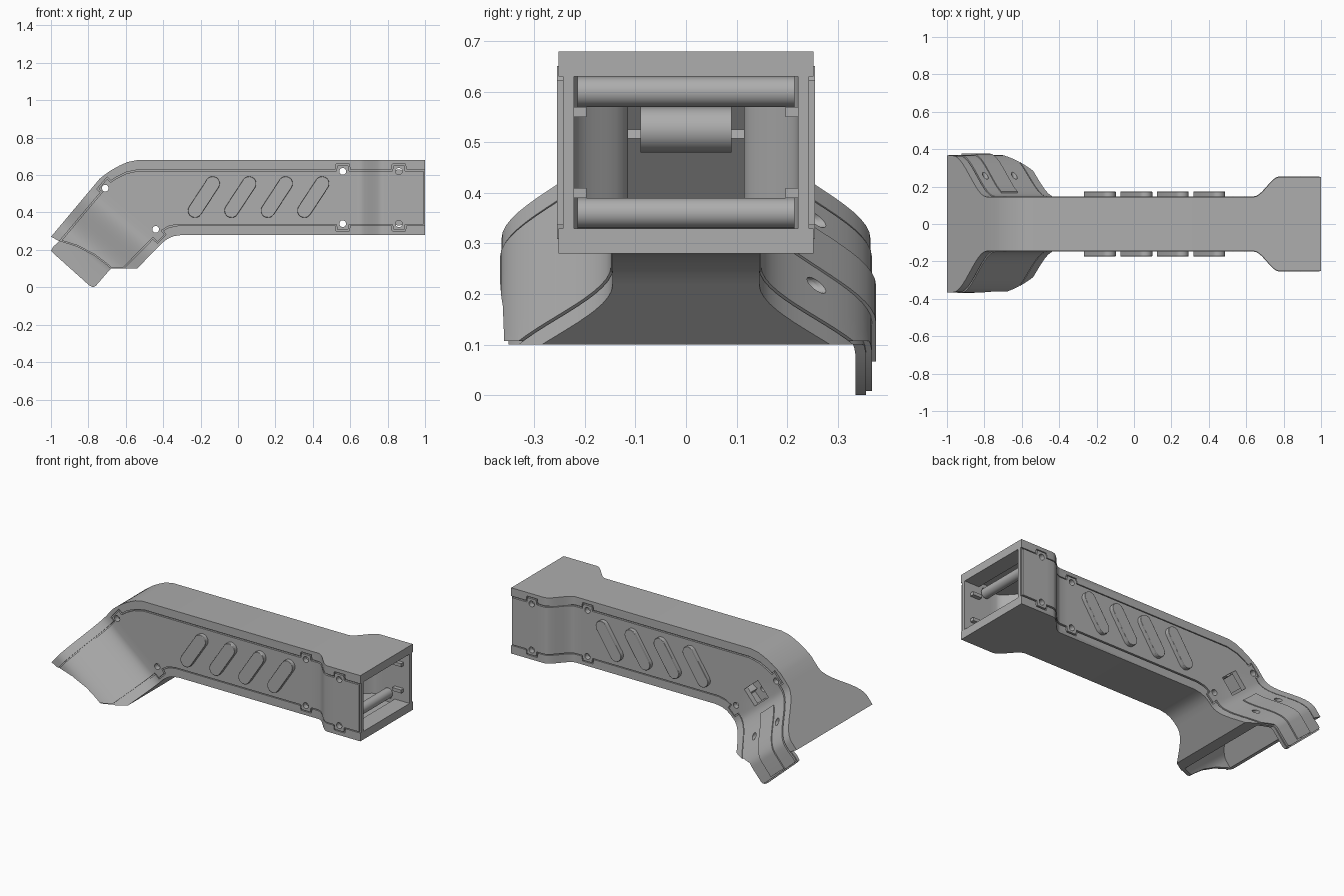
import bpy, bmesh, math
from mathutils import Vector

cube = bpy.data.objects.get("Cube")
if cube:
    bpy.data.objects.remove(cube, do_unlink=True)

grey = bpy.data.materials.new("plain grey")
grey.use_nodes = True
COLOUR = (0.42, 0.42, 0.42, 1)
grey.diffuse_color = COLOUR
grey.node_tree.nodes["Principled BSDF"].inputs["Base Color"].default_value = COLOUR

# Axes of the sloping leg in the xz plane
KNEE = Vector((-0.57, 0.42))
DOWN = Vector((-0.643, -0.766))
ACROSS = Vector((0.766, -0.643))
made = []


def ease(v, a, b):
    t = min(max((v - a) / (b - a), 0), 1)
    return t * t * (3 - 2 * t)


def half_width(x, z):
    """Half width of the hollow arm: flared at both ends."""
    s = (Vector((x, z)) - KNEE).dot(DOWN)
    return 0.145 + 0.107 * ease(x, 0.64, 0.78) + 0.22 * ease(s, 0.06, 0.34)


def leg(s, t):
    return tuple(KNEE + DOWN * s + ACROSS * t)


def circle(c, r, n=16):
    return [(c[0] + r * math.cos(math.tau * i / n), c[1] + r * math.sin(math.tau * i / n))
            for i in range(n)]


def inset(points, d):
    """Move an outline inwards by d with mitred corners."""
    pts = [Vector(p) for p in points]
    area = sum(a.x * b.y - b.x * a.y for a, b in zip(pts, pts[1:] + pts[:1]))
    sign = 1 if area > 0 else -1
    out = []
    for i, p in enumerate(pts):
        e1 = (p - pts[i - 1]).normalized()
        e2 = (pts[(i + 1) % len(pts)] - p).normalized()
        n1, n2 = Vector((-e1.y, e1.x)), Vector((-e2.y, e2.x))
        out.append(tuple(p + (n1 + n2) * (sign * d / max(1 + n1.dot(n2), 0.3))))
    return out


def finish(name, bm):
    bmesh.ops.recalc_face_normals(bm, faces=bm.faces)
    mesh = bpy.data.meshes.new(name)
    bm.to_mesh(mesh)
    bm.free()
    mesh.materials.append(grey)
    ob = bpy.data.objects.new(name, mesh)
    bpy.context.collection.objects.link(ob)
    made.append(ob)
    return ob


def slab(name, outline, y_near, y_far, holes=()):
    """Flat outline in xz, cut along the bends, then thickened to follow the flare."""
    bm = bmesh.new()
    for loop in [outline, *holes]:
        vs = [bm.verts.new((x, 0, z)) for x, z in loop]
        for a, b in zip(vs, vs[1:] + vs[:1]):
            bm.edges.new((a, b))
    bmesh.ops.triangle_fill(bm, use_beauty=True, edges=bm.edges[:], normal=(0, -1, 0))
    cuts = []
    for i in range(17):
        p = leg(0.06 + 0.28 * i / 16, 0)
        cuts.append(((p[0], 0, p[1]), (DOWN.x, 0, DOWN.y)))
    for i in range(11):
        cuts.append(((0.64 + 0.014 * i, 0, 0), (1, 0, 0)))
    for co, no in cuts:
        bmesh.ops.bisect_plane(bm, geom=bm.verts[:] + bm.edges[:] + bm.faces[:],
                               dist=1e-5, plane_co=co, plane_no=no)
    old = bm.verts[:]
    ret = bmesh.ops.extrude_face_region(bm, geom=bm.faces[:], use_keep_orig=True)
    new = [g for g in ret["geom"] if isinstance(g, bmesh.types.BMVert)]
    for verts, f in ((old, y_near), (new, y_far)):
        for v in verts:
            v.co.y = f(half_width(v.co.x, v.co.z))
    return finish(name, bm)


def roller(name, x, z, r, half):
    bm = bmesh.new()
    bmesh.ops.create_cone(bm, cap_ends=True, segments=32, radius1=r, radius2=r, depth=2 * half)
    for v in bm.verts:
        v.co = (v.co.x + x, v.co.z, v.co.y + z)
    return finish(name, bm)


def box(name, c, size):
    bm = bmesh.new()
    bmesh.ops.create_cube(bm, size=1)
    for v in bm.verts:
        v.co = Vector(c) + v.co * Vector(size)
    return finish(name, bm)


# Outlines running from the open end to the leg, with notches round the bolts
top_outer = [(1, .68), (-.54, .68), (-.59, .67), (-.635, .65), (-.68, .625),
             (-.715, .60), (-.74, .58), (-1, .27)]
top_inner = [(1, .63)]
bottom_inner = [(1, .33)]
for x in (.86, .56):
    for dx, dz in ((.04, 0), (.035, .028), (-.035, .028), (-.04, 0)):
        top_inner.append((x + dx, .63 + dz))
        bottom_inner.append((x + dx, .33 - dz))
top_inner += [(-.53, .63), (-.60, .615), (-.65, .59), (-.68, .57), (-.70, .59),
              (-.755, .525), (-.735, .508), (-.955, .247)]
bottom_inner += [(-.32, .33), (-.37, .32), (-.40, .302), (-.385, .28), (-.43, .235),
                 (-.455, .258), (-.61, .10)]
bottom_outer = [(1, .28), (-.30, .28), (-.345, .273), (-.375, .26), (-.40, .242), (-.54, .10)]
saddle = [(-.86, .217), (-.77, .17), (-.71, .125), (-.68, .10)]
tab = [(-.985, .22), (-1, .197), (-.985, .18), (-.795, .01), (-.775, 0), (-.76, .008),
       (-.68, .10)]

# Top and bottom shells span the full width
for name, outer, inner in (("top_shell", top_outer, top_inner),
                           ("bottom_shell", bottom_outer, bottom_inner)):
    slab(name, outer + inner[::-1], lambda w: -w, lambda w: w)

# Side walls: a liner behind the seam and a slightly proud panel
bolts = [(-.71, .53), (-.44, .31)] + [(x, z) for x in (.56, .86) for z in (.34, .62)]
window = [leg(s, t) for s, t in ((-.05, -.065), (-.05, .055), (.06, .055), (.06, -.065))]
for side, sign, end in (("front", -1, saddle), ("back", 1, tab)):
    holes = [circle(b, .018) for b in bolts]
    if sign > 0:
        holes += [window, circle(leg(.2, -.125), .016), circle(leg(.2, .077), .016)]
    wall = top_inner + end + bottom_inner[::-1]
    slab(side + "_liner", wall, lambda w: sign * (w - .03), lambda w: sign * (w - .009), holes)
    slab(side + "_panel", inset(wall, .007), lambda w: sign * (w - .009),
         lambda w: sign * (w + .003), holes)

    # Slanted grip pads
    for i in range(4):
        x = -.23 + .195 * i
        lean = math.atan2(.155, .095)
        pad = []
        for j in range(20):
            upper = j < 10
            a = lean - math.pi / 2 + math.pi * (j if upper else j + 1) / 9
            if not upper:
                a = lean + math.pi / 2 + math.pi * (j - 10) / 9
            cx, cz = (x + .095, .555) if upper else (x, .41)
            pad.append((cx + .038 * math.cos(a), cz + .038 * math.sin(a)))
        ob = slab(f"{side}_grip_pad_{i + 1}", pad, lambda w: sign * w, lambda w: sign * (w + .028))
        bevel = ob.modifiers.new("soft edge", "BEVEL")
        bevel.width, bevel.segments = .007, 2
        bevel.limit_method, bevel.angle_limit = "ANGLE", math.radians(50)

# Raised strap running down the back of the flare
strap = [leg(s, t) for s, t in ((.11, -.09), (.11, .025), (.44, .025), (.44, -.09))]
slab("back_strap", strap, lambda w: w, lambda w: w + .011)

# Inner rollers and corner clips at the open end
roller("lower_roller", .86, .36, .03, .215)
roller("upper_roller", .86, .60, .03, .215)
roller("knee_roller", -.56, .525, .045, .09)
for y in (-.211, .211):
    for z in (.40, .56):
        box("corner_clip", (.93, y, z), (.06, .028, .02))

# Smooth the bends and keep the edges crisp
bpy.ops.object.select_all(action="DESELECT")
for ob in made:
    ob.select_set(True)
bpy.context.view_layer.objects.active = made[0]
bpy.ops.object.shade_smooth_by_angle(angle=math.radians(30))
